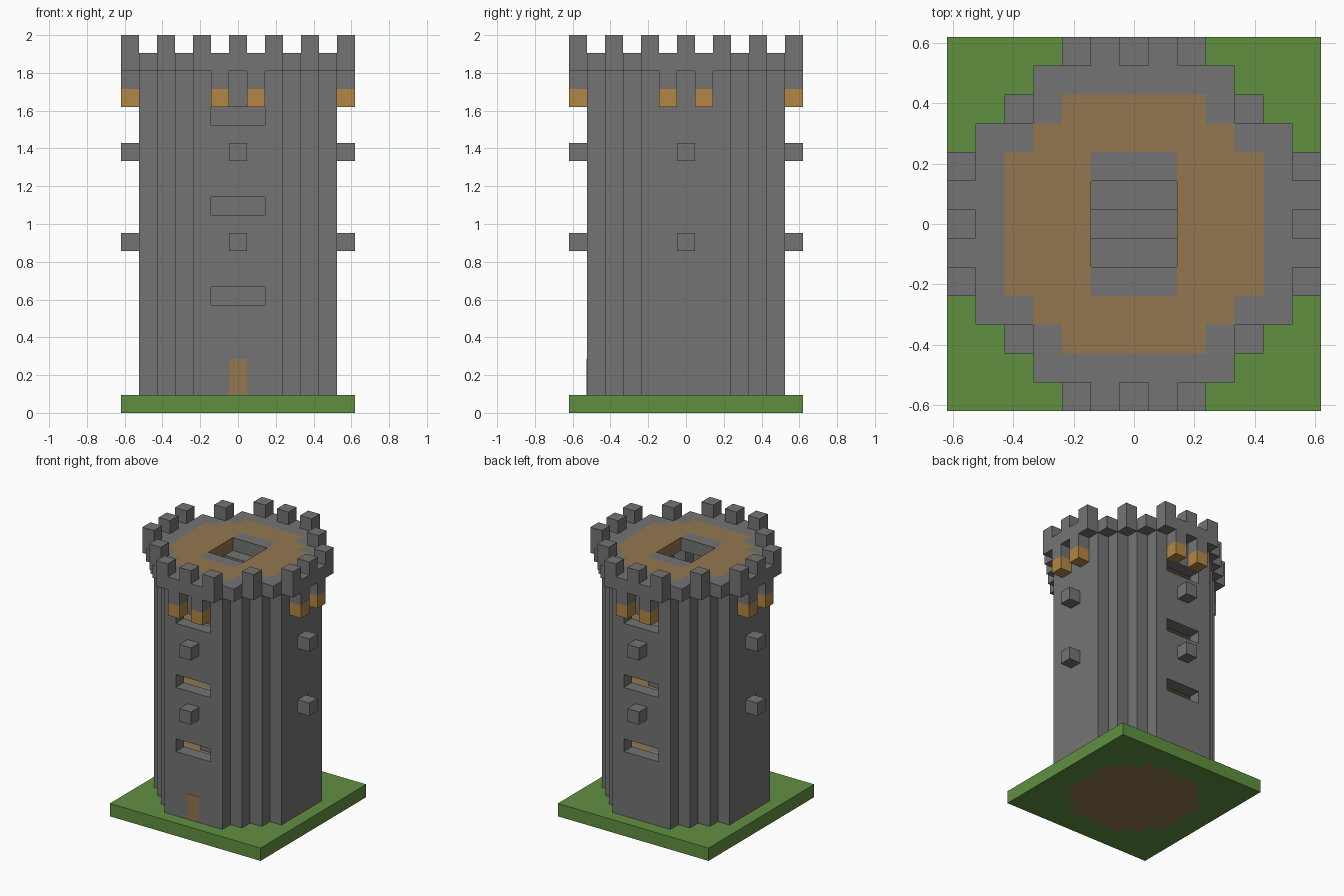
import bpy
import bmesh
from itertools import product
from mathutils import Vector

U = 2 / 21  # edge length of one building block

cube = bpy.data.objects.get("Cube")
if cube:
    bpy.data.objects.remove(cube, do_unlink=True)


def material(name, r, g, b):
    m = bpy.data.materials.new(name)
    m.use_nodes = True
    colour = (r, g, b, 1)
    m.diffuse_color = colour
    bsdf = next(n for n in m.node_tree.nodes if n.type == "BSDF_PRINCIPLED")
    bsdf.inputs["Base Color"].default_value = colour
    return m


stone = material("grey stone", 0.175, 0.175, 0.175)
grass = material("grass green", 0.12, 0.28, 0.053)
wood = material("brown wood", 0.29, 0.185, 0.08)
timber = material("golden timber", 0.45, 0.245, 0.057)


def blocks(name, cells, mat):
    """Outer skin of a set of unit blocks, with flat areas merged."""
    cells = set(cells)
    bm = bmesh.new()
    for cell in cells:
        centre = Vector(cell) + Vector((0, 0, 0.5))
        for a, side in product(range(3), (-1, 1)):
            step = Vector((0, 0, 0))
            step[a] = side
            if tuple(int(c + s) for c, s in zip(cell, step)) in cells:
                continue
            b, c = (a + 1) % 3, (a + 2) % 3
            quad = []
            for p, q in ((-1, -1), (1, -1), (1, 1), (-1, 1)):
                v = centre + step / 2
                v[b] += p / 2
                v[c] += q / 2
                quad.append(bm.verts.new(v * U))
            bm.faces.new(quad if side > 0 else quad[::-1])
    bmesh.ops.remove_doubles(bm, verts=bm.verts[:], dist=U / 100)
    bmesh.ops.dissolve_limit(bm, angle_limit=0.01, verts=bm.verts[:],
                             edges=bm.edges[:])
    mesh = bpy.data.meshes.new(name)
    bm.to_mesh(mesh)
    bm.free()
    mesh.materials.append(mat)
    obj = bpy.data.objects.new(name, mesh)
    bpy.context.collection.objects.link(obj)
    return obj


def disc(radius):
    """Stepped round footprint: full width in the middle, 45 degree corners."""
    span = range(-radius, radius + 1)
    return {(i, j) for i, j in product(span, span) if abs(i) + abs(j) <= radius + 2}


def raise_up(footprint, layers):
    return {(i, j, k) for (i, j) in footprint for k in layers}


def four_sides(offsets, radius):
    """Footprint cells repeated on all four sides of the tower."""
    return {cell for o in offsets for s in (-radius, radius)
            for cell in ((o, s), (s, o))}


inside = disc(4)
shaft = disc(5)
top = disc(6)
stairwell = set(product(range(-1, 2), range(-2, 3)))
storeys = (4, 9, 14, 19)

# Ground slab
plot = set(product(range(-6, 7), repeat=2))
blocks("grass_base", raise_up(plot - inside, [0]), grass)
blocks("ground_floor", raise_up(inside, [0]), wood)

# Hollow shaft with window slits front and back
slits = {(i, j, k) for i, j, k in product((-1, 0, 1), (-5, 5), (6, 11, 16))}
blocks("tower_wall", raise_up(shaft - inside, range(1, 19)) - slits, stone)

# Upper floors around the stairwell
for n, level in enumerate(storeys):
    blocks(f"upper_floor_{n + 1}", raise_up(inside - stairwell, [level]), wood)

    # Landings and a flight that alternates direction
    turn = 1 if n % 2 else -1
    flight = {(i, j, level) for i in (-1, 0, 1) for j in (-2, 2)}
    for drop in range(1, min(level, 5)):
        flight |= {(i, turn * (2 - drop), level - drop) for i in (-1, 0, 1)}
    blocks(f"stair_flight_{n + 1}", flight, stone)

# Projecting beam ends
blocks("beam_ends", raise_up(four_sides([0], 6), [9, 14]), stone)

# Brackets under the parapet
bracket = four_sides([-1, 1], 6)
blocks("bracket_upper", raise_up(bracket, [18]), stone)
blocks("bracket_lower", raise_up(bracket, [17]), timber)

# Parapet ring and merlons
blocks("parapet", raise_up(top - inside, [19]), stone)
corners = set(product((-4, 4), repeat=2))
blocks("merlons", raise_up(four_sides([-2, 0, 2], 6) | corners, [20]), stone)

# Thin door plate, two blocks tall
door = blocks("front_door", {(0, 0, 0), (0, 0, 1)}, wood)
door.scale.y = 0.04
door.location = (0, -5.5 * U, U)
